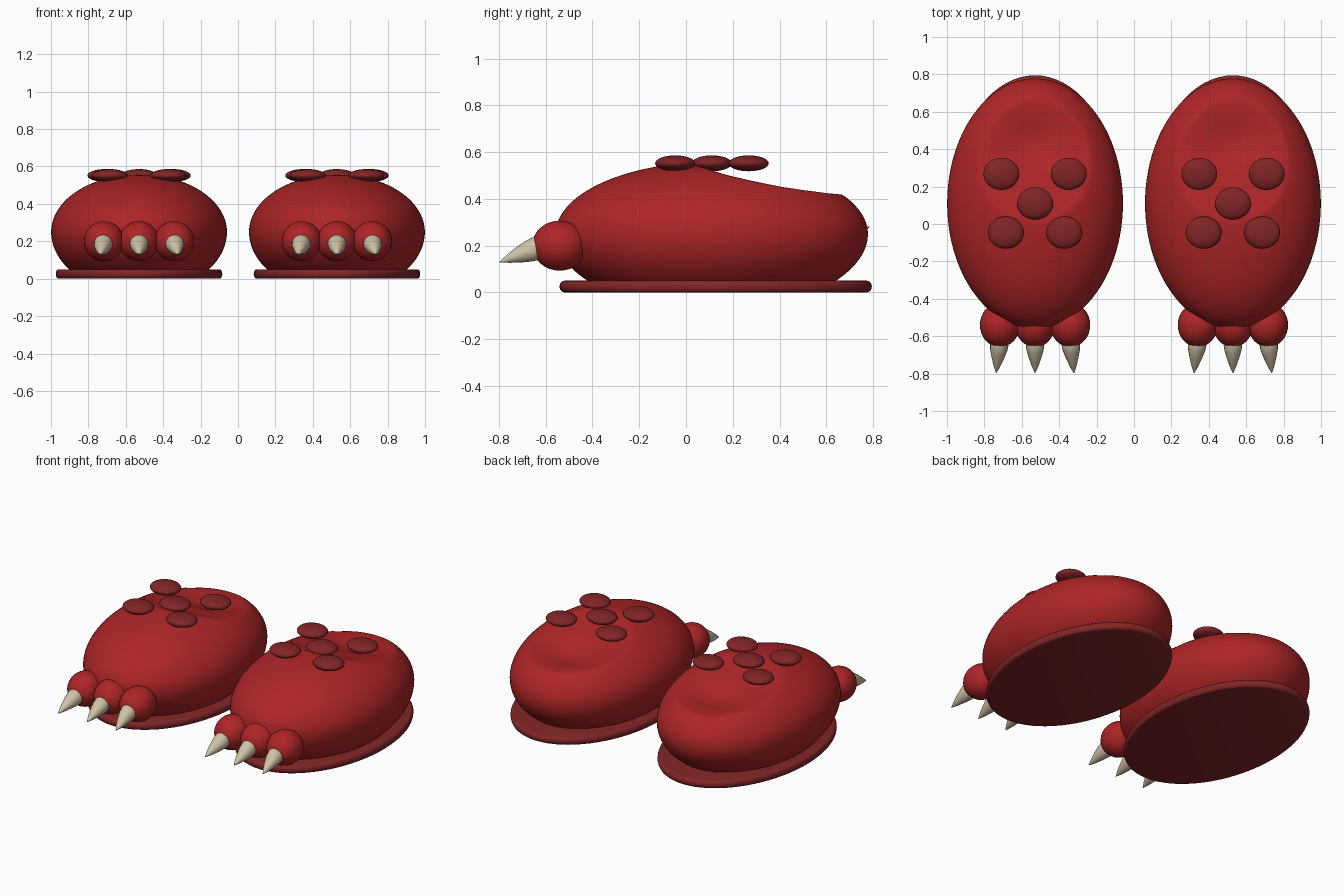
import bpy, bmesh, math
from mathutils import Vector, Matrix

if "Cube" in bpy.data.objects:
    bpy.data.objects.remove(bpy.data.objects["Cube"])


def material(name, rgb):
    m = bpy.data.materials.new(name)
    m.diffuse_color = (*rgb, 1)
    m.use_nodes = True
    m.node_tree.nodes["Principled BSDF"].inputs["Base Color"].default_value = m.diffuse_color
    return m


RED = material("red", (0.42, 0.018, 0.02))
DARK_RED = material("dark red", (0.22, 0.018, 0.02))
BONE = material("bone", (0.62, 0.54, 0.38))


def finish(bm, name, mat, angle=40):
    """Turn a bmesh into a smooth shaded object."""
    bmesh.ops.recalc_face_normals(bm, faces=bm.faces[:])
    me = bpy.data.meshes.new(name)
    bm.to_mesh(me)
    bm.free()
    me.materials.append(mat)
    ob = bpy.data.objects.new(name, me)
    bpy.context.collection.objects.link(ob)
    bpy.ops.object.select_all(action='DESELECT')
    ob.select_set(True)
    bpy.context.view_layer.objects.active = ob
    bpy.ops.object.shade_smooth_by_angle(angle=math.radians(angle))
    return ob


def ellipsoid(name, loc, radii, mat, seg=32, rings=16):
    bm = bmesh.new()
    bmesh.ops.create_uvsphere(bm, u_segments=seg, v_segments=rings, radius=1)
    bm.transform(Matrix.Translation(loc) @ Matrix.Diagonal((*radii, 1)))
    return finish(bm, name, mat)


def lathe(bm, profile, seg):
    """Closed surface of revolution around z from (radius, z) points."""
    rings = [[bm.verts.new((r * math.cos(2 * math.pi * i / seg),
                            r * math.sin(2 * math.pi * i / seg), z))
              for i in range(seg)] for r, z in profile]
    for a, b in zip(rings, rings[1:]):
        for i in range(seg):
            j = (i + 1) % seg
            bm.faces.new((a[i], a[j], b[j], b[i]))
    bm.faces.new(rings[0][::-1])
    bm.faces.new(rings[-1])


def claw(name, base, tip, radius):
    """Slightly bulged cone pointing from base to tip."""
    axis = Vector(tip) - Vector(base)
    bm = bmesh.new()
    lathe(bm, [(radius * r, axis.length * t) for r, t in
               ((0.85, 0), (1, 0.15), (0.92, 0.32), (0.68, 0.55),
                (0.36, 0.8), (0.03, 1))], 16)
    rot = axis.to_track_quat('Z', 'Y').to_matrix().to_4x4()
    bm.transform(Matrix.Translation(base) @ rot)
    return finish(bm, name, BONE)


# height of the sloping instep behind the peak: (y, z)
SLOPE = [(-0.05, 0.575), (0.03, 0.548), (0.17, 0.503), (0.28, 0.478),
         (0.4, 0.455), (0.65, 0.422), (0.9, 0.40)]


def slope_height(x, y):
    for (y0, z0), (y1, z1) in zip(SLOPE, SLOPE[1:]):
        if y0 <= y <= y1:
            z = z0 + (z1 - z0) * (y - y0) / (y1 - y0)
            hollow = math.exp(-(x / 0.17) ** 2 - ((y - 0.44) / 0.13) ** 2)
            return z - 0.04 * hollow
    return 9


def body(cx):
    """Rounded foot with flat underside, sloped heel and shallow hollow."""
    bm = bmesh.new()
    bmesh.ops.create_uvsphere(bm, u_segments=96, v_segments=64, radius=1)
    for v in bm.verts:
        x, y = v.co.x * 0.47, 0.11 + v.co.y * 0.668
        z = 0.25 + v.co.z * (0.308 if v.co.z > 0 else 0.33)
        if v.co.z > 0:
            z = min(z, slope_height(x, y))
        v.co = (cx + x, y, max(z, 0.035))
    return finish(bm, "foot_body", RED, 60)


def foot(cx):
    body(cx)

    # Flat oval sole with rounded rim
    bm = bmesh.new()
    edge = [(0.967 + 0.033 * math.cos(a), 0.025 + 0.025 * math.sin(a))
            for a in (math.pi * (k / 8 - 0.5) for k in range(9))]
    lathe(bm, edge, 72)
    bm.transform(Matrix.Translation((cx, 0.127, 0)) @ Matrix.Diagonal((0.445, 0.668, 1, 1)))
    finish(bm, "sole", DARK_RED)

    # Three toes with claws
    for s in (-1, 0, 1):
        x = cx + 0.188 * s
        ellipsoid("toe", (x, -0.54, 0.2), (0.107, 0.118, 0.107), RED)
        claw("toe_claw", (x, -0.615, 0.197), (x + 0.02 * s, -0.797, 0.13), 0.05)

    # Tip of the heel spur
    claw("heel_spur", (cx, 0.75, 0.272), (cx, 0.787, 0.28), 0.012)

    # Five flat spots on top
    for dx, y in ((-0.18, 0.268), (0.18, 0.268), (0, 0.11),
                  (-0.157, -0.046), (0.157, -0.046)):
        ellipsoid("top_spot", (cx + dx, y, 0.552), (0.096, 0.086, 0.034), DARK_RED)


for cx in (-0.529, 0.529):
    foot(cx)
